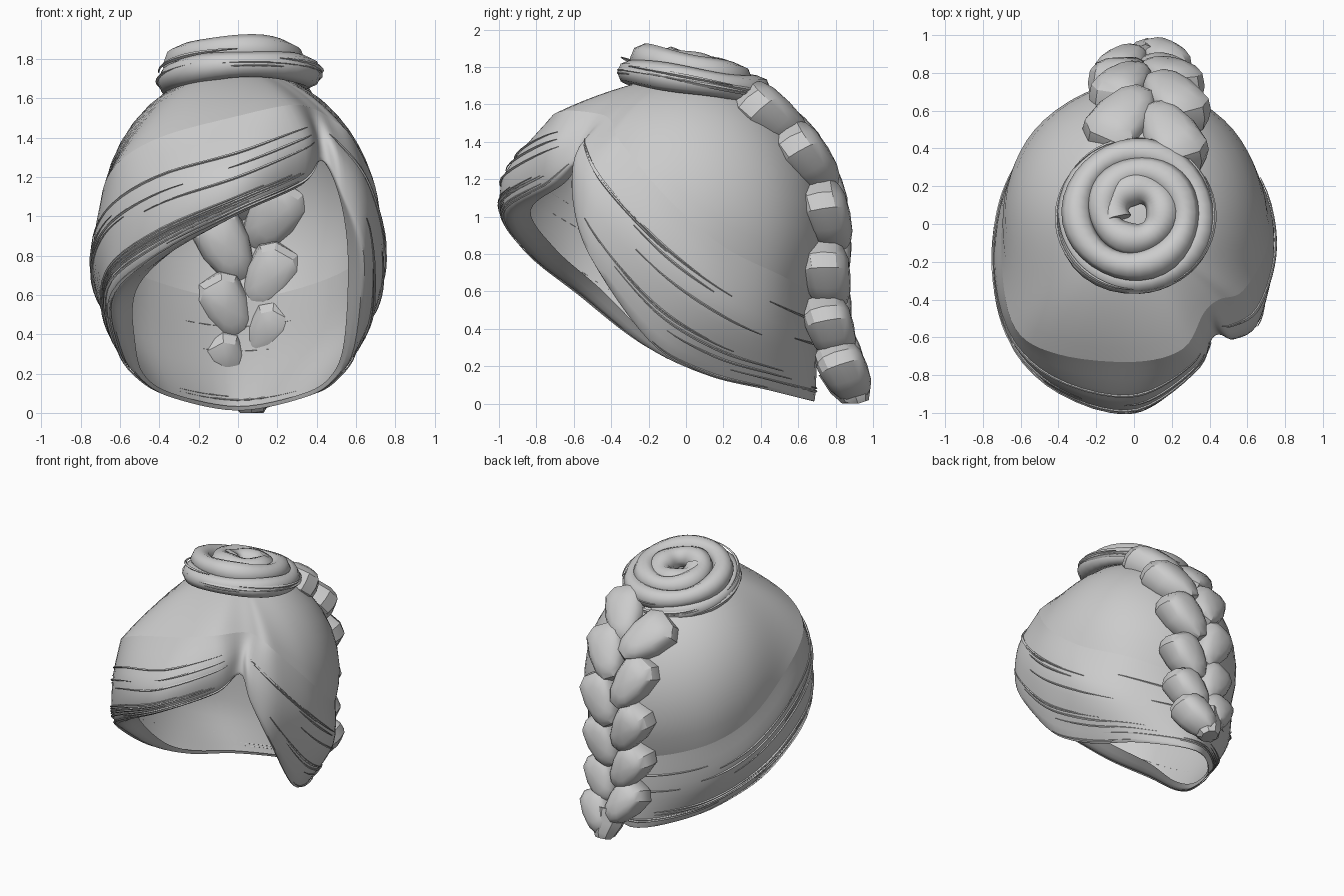
import bpy, bmesh, math, random
from mathutils import Vector, Matrix

if "Cube" in bpy.data.objects:
    bpy.data.objects.remove(bpy.data.objects["Cube"])

random.seed(4)


def finish(name, bm, angle=40):
    bmesh.ops.remove_doubles(bm, verts=bm.verts, dist=0.0005)
    bmesh.ops.recalc_face_normals(bm, faces=bm.faces)
    me = bpy.data.meshes.new(name)
    bm.to_mesh(me)
    bm.free()
    ob = bpy.data.objects.new(name, me)
    bpy.context.collection.objects.link(ob)
    bpy.ops.object.select_all(action='DESELECT')
    ob.select_set(True)
    bpy.context.view_layer.objects.active = ob
    bpy.ops.object.shade_smooth_by_angle(angle=math.radians(angle))
    return ob


def catmull(a, b, c, d, t):
    return 0.5 * (2 * b + (c - a) * t + (2 * a - 5 * b + 4 * c - d) * t * t
                  + (3 * b - a - 3 * c + d) * t ** 3)


def on_curve(pts, u, closed=False):
    n = len(pts)
    i = math.floor(u) if closed else min(int(u), n - 2)
    pick = (lambda k: pts[k % n]) if closed else (lambda k: pts[max(0, min(n - 1, k))])
    return catmull(pick(i - 1), pick(i), pick(i + 1), pick(i + 2), u - i)


def skin(bm, rows):
    vs = [[bm.verts.new(p) for p in r] for r in rows]
    for a, b in zip(vs, vs[1:]):
        n = len(a)
        for j in range(n):
            bm.faces.new((a[j], a[(j + 1) % n], b[(j + 1) % n], b[j]))
    return vs


def tube(bm, path, radii, sides, up=Vector((0, 0, 1))):
    rows = []
    for i, p in enumerate(path):
        t = (path[min(i + 1, len(path) - 1)] - path[max(i - 1, 0)]).normalized()
        s = t.cross(up).normalized()
        w = s.cross(t)
        r = radii(i / (len(path) - 1))
        rows.append([p + r * (s * math.cos(k * math.tau / sides) + w * math.sin(k * math.tau / sides))
                     for k in range(sides)])
    vs = skin(bm, rows)
    bm.faces.new(vs[0])
    bm.faces.new(vs[-1])


# Guide loops, from the parting over the front, left side, back and right side
V = lambda rows: [Vector(r) for r in rows]
upper = V([(.37, -.47, 1.55), (.26, -.66, 1.565), (0, -.73, 1.51), (-.4, -.69, 1.40), (-.63, -.55, 1.25),
           (-.7, -.2, 1.05), (-.66, .2, .82), (-.45, .52, .68), (0, .69, .58), (.45, .52, .68),
           (.67, .2, .84), (.71, -.1, 1.1), (.58, -.35, 1.4), (.45, -.40, 1.51)])
middle = V([(.41, -.55, 1.41), (.34, -.75, 1.37), (0, -.97, 1.23), (-.4, -.87, 1.1), (-.66, -.6, .93),
            (-.74, -.2, .72), (-.66, .2, .5), (-.43, .5, .36), (0, .7, .3), (.43, .5, .36),
            (.67, .2, .5), (.74, -.15, .75), (.67, -.47, 1.1), (.51, -.58, 1.33)])
hem = V([(.43, -.59, 1.29), (.33, -.74, 1.17), (0, -.97, 1.02), (-.4, -.85, .81), (-.64, -.58, .6),
         (-.61, -.22, .33), (-.5, .1, .18), (-.33, .45, .09), (0, .69, .03), (.33, .45, .09),
         (.5, .1, .18), (.61, -.2, .36), (.64, -.52, .8), (.53, -.61, 1.12)])
tuck = [.04, .1, .14, .17, .17, .1, .03, .02, .02, .02, .03, .08, .12, .04]
inner = [p + Vector((.05 - p.x, .1 - p.y, .1)).normalized() * d for p, d in zip(hem, tuck)]

CENTRE = Vector((0, 0, .95))
RADII = Vector((.71, .74, .8))


def ellipsoid(d):
    return 1 / math.sqrt(sum((d[k] / RADII[k]) ** 2 for k in range(3)))


def scalp(u, s):
    e = on_curve(upper, u, True) - CENTRE
    d = e.normalized()
    k = e.length / ellipsoid(d)
    ang = s * Vector((0, 0, 1)).angle(d)
    flat = Vector((d.x, d.y, 0)).normalized()
    q = flat * math.sin(ang) + Vector((0, 0, math.cos(ang)))
    return CENTRE + q * ellipsoid(q) * (1 + (k - 1) * s ** 2.5)


def band(u, v):
    stack = [on_curve(loop, u, True) for loop in (upper, middle, hem, inner)]
    return on_curve(stack, v)


# Smooth crown and the swept fringe with its rolled hem
COLS = 84
us = [j * 14 / COLS for j in range(COLS)]
bm = bmesh.new()
skin(bm, [[scalp(u, s / 10) for u in us] for s in range(11)])
finish("hair_crown", bm, 50)
bm = bmesh.new()
skin(bm, [[band(u, v / 5) for u in us] for v in range(16)])
finish("swept_fringe", bm, 50)

# Fine strands lying along the fringe
bm = bmesh.new()
for k in range(46):
    v = random.choice([random.uniform(.5, 1.3), random.uniform(1.4, 2.1), random.uniform(1.5, 2.1)])
    start = random.uniform(.3, 11)
    stop = min(start + random.uniform(1.2, 3.5), 13.7)
    path = []
    for i in range(17):
        p = band(start + (stop - start) * i / 16, v)
        path.append(p + (p - Vector((0, .1, .8))).normalized() * .006)
    tube(bm, path, lambda t: .002 + .005 * math.sin(math.pi * t), 4)
finish("fringe_strands", bm)

# Coiled bun, tilted backwards, starting behind and thickening to the middle
tilt = Matrix.Translation((.01, .04, 1.69)) @ Matrix.Rotation(math.radians(-13), 4, 'X')
coil = V([(.355, 0, -.01), (.355, 0, .0), (.335, 0, .06), (.30, 0, .09), (.24, 0, .10),
          (.16, 0, .10), (.14, 0, .10), (.12, 0, .09)])
path = []
for i in range(113):
    a = i / 112 * 3.3 * math.tau + 1.6
    c = on_curve(coil, i / 112 * 7)
    path.append(tilt @ Vector((c.x * math.cos(a), c.x * math.sin(a), c.z)))
bm = bmesh.new()
tube(bm, path, lambda t: .066 + .022 * t + .006 * math.sin(t * 70), 8)
finish("coiled_bun", bm, 50)

# Loose strands wrapped round the bun
bm = bmesh.new()
for k in range(12):
    a0, r, h = random.uniform(0, 6.3), random.uniform(.405, .42), random.uniform(-.03, .05)
    path = [tilt @ Vector((r * math.cos(a0 + i * .12), r * math.sin(a0 + i * .12), h + i * .002)) for i in range(14)]
    tube(bm, path, lambda t: .003 + .008 * math.sin(math.pi * t), 4)
finish("bun_strands", bm)

# Braid down the back: staggered lobes slanting in to the middle
spine = V([(.06, .46, 1.53), (.08, .65, 1.31), (.06, .755, 1.0), (.05, .755, .68), (.05, .775, .4), (.05, .85, .17)])
LOBES = 11
X = Vector((1, 0, 0))
bm = bmesh.new()
for k in range(LOBES):
    u = k / (LOBES - 1) * 5
    side = -1 if k % 2 else 1
    p = on_curve(spine, u)
    t = (on_curve(spine, min(u + .05, 5)) - on_curve(spine, max(u - .05, 0))).normalized()
    size = 1 - .025 * k
    a = t * math.cos(.5) - X * side * math.sin(.5)
    n = X.cross(t).normalized()
    b = n.cross(a)
    # outer end lies lower, inner tip rises over its neighbour
    a = (a + n * .12).normalized()
    m = Matrix((a * .235 * size, b * .155 * size, n * .125)).transposed().to_4x4()
    m.translation = p + X * side * .13 * size
    made = bmesh.ops.create_uvsphere(bm, u_segments=10, v_segments=8, radius=1)['verts']
    for vert in made:
        # squared-off tuft that narrows towards its tip
        c = Vector([math.copysign(abs(q) ** .75, q) for q in vert.co])
        c.y *= 1 - .3 * c.x
        c.z *= 1 - .15 * c.x
        w = m @ c
        w.z = max(w.z, 0)
        vert.co = w
finish("back_braid", bm, 30)

# Tapered tip of the braid
bm = bmesh.new()
tube(bm, V([(.06, .83, .2), (.06, .87, .1), (.07, .91, .03), (.07, .92, .0)]),
     lambda t: .13 - .07 * t, 8, X)
for vert in bm.verts:
    vert.co.z = max(vert.co.z, 0)
finish("braid_tip", bm, 30)
